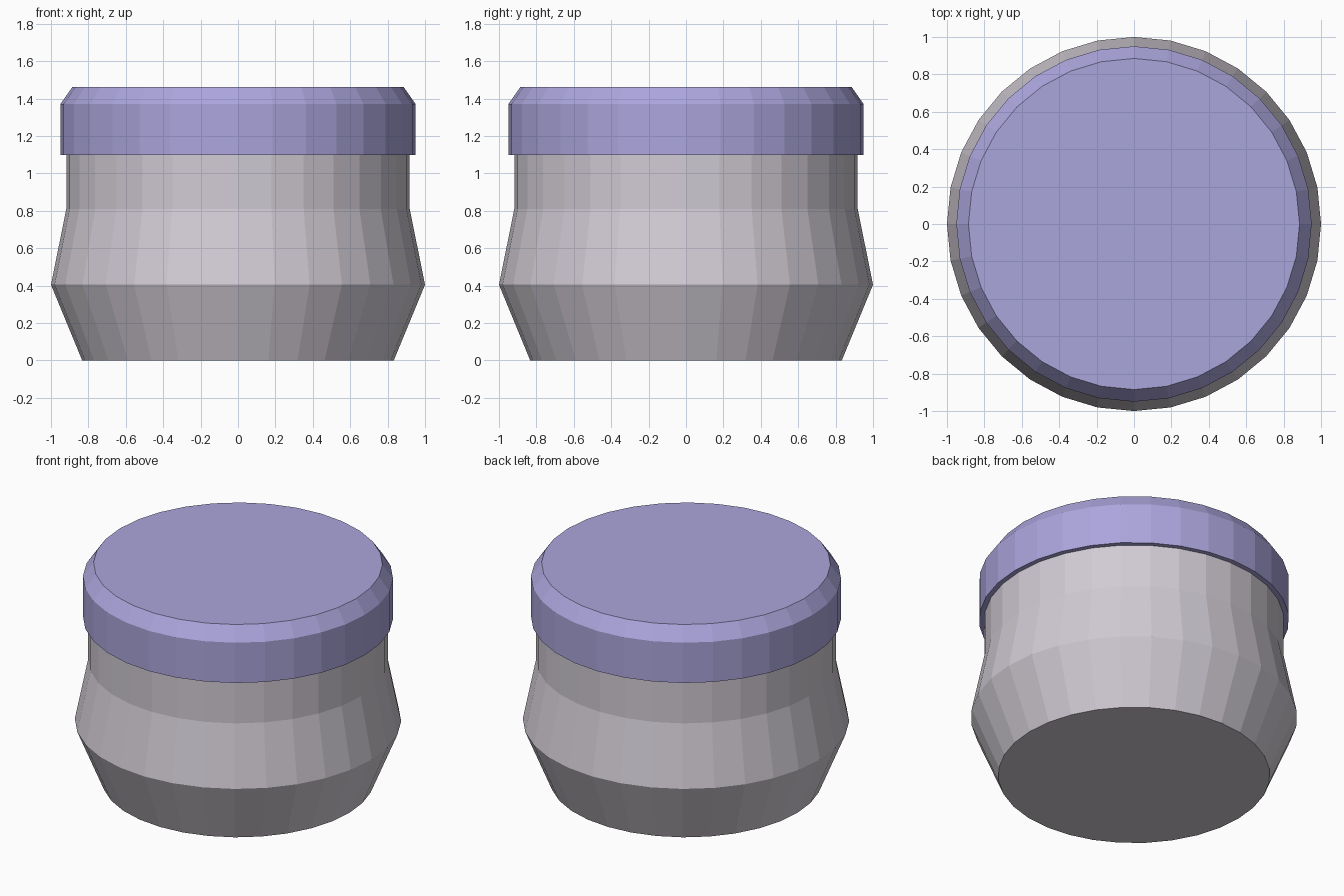
import bpy, bmesh, math

if "Cube" in bpy.data.objects:
    bpy.data.objects.remove(bpy.data.objects["Cube"])

SIDES = 32


def material(name, rgb):
    m = bpy.data.materials.new(name)
    m.diffuse_color = (*rgb, 1)
    m.use_nodes = True
    m.node_tree.nodes["Principled BSDF"].inputs["Base Color"].default_value = m.diffuse_color
    return m


def lathe(name, profile, mat):
    """Closed faceted solid turned from (radius, height) points, bottom to top."""
    bm = bmesh.new()
    rings = [[bm.verts.new((r * math.cos(2 * math.pi * i / SIDES),
                            r * math.sin(2 * math.pi * i / SIDES), z))
              for i in range(SIDES)] for r, z in profile]
    for low, high in zip(rings, rings[1:]):
        for i in range(SIDES):
            j = (i + 1) % SIDES
            bm.faces.new((low[i], low[j], high[j], high[i]))
    bm.faces.new(rings[0][::-1])
    bm.faces.new(rings[-1])
    mesh = bpy.data.meshes.new(name)
    bm.to_mesh(mesh)
    bm.free()
    mesh.materials.append(mat)
    obj = bpy.data.objects.new(name, mesh)
    bpy.context.collection.objects.link(obj)
    return obj


# Jar body: tapered foot, wide belly, straight neck running up into the lid
lathe("jar_body", [(0.833, 0), (1.0, 0.405), (0.918, 0.81), (0.918, 1.2)],
      material("body_grey", (0.64, 0.60, 0.66)))

# Lid: straight rim with a chamfered top edge
lathe("lid", [(0.95, 1.098), (0.95, 1.37), (0.885, 1.463)],
      material("lid_purple", (0.41, 0.38, 0.72)))
